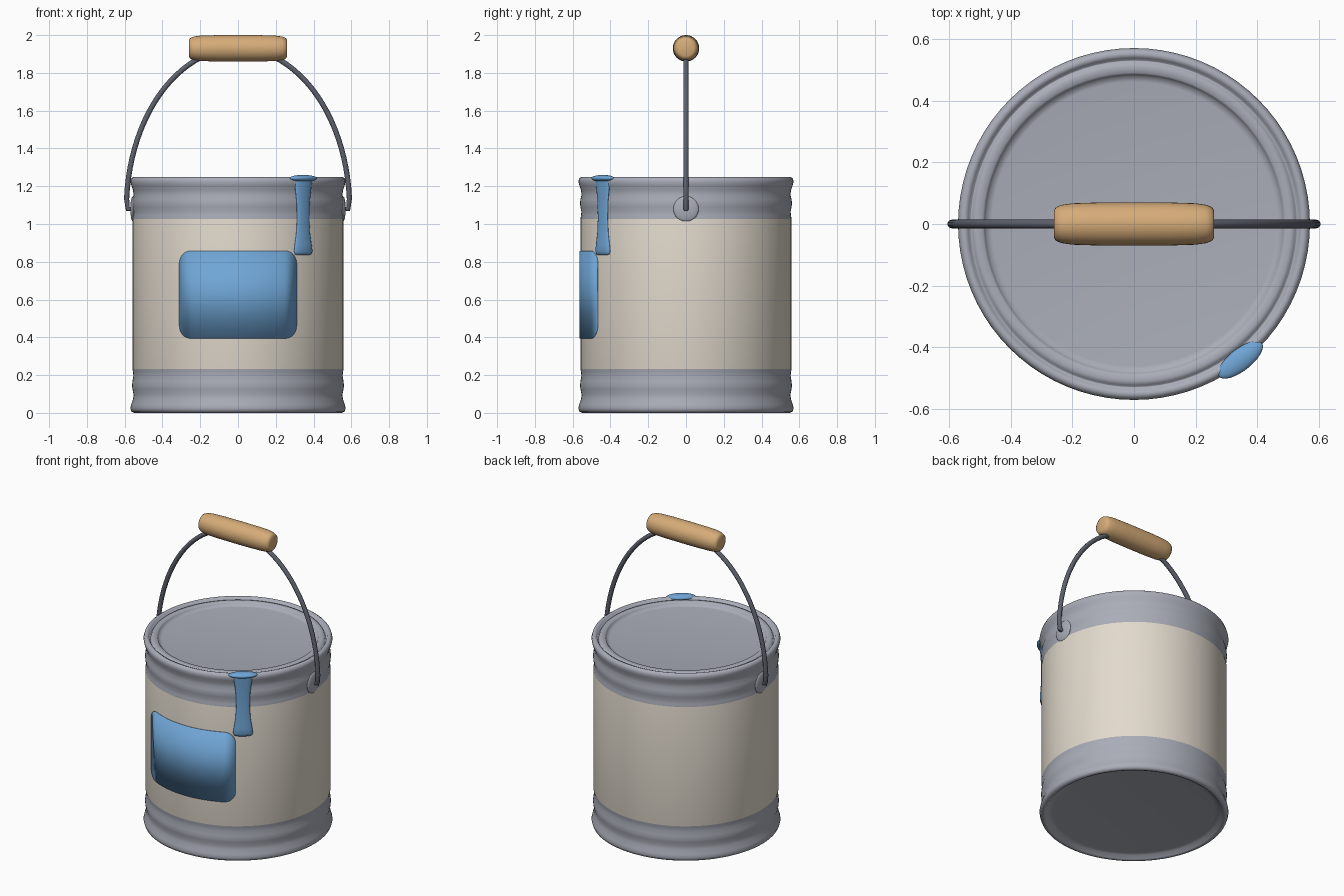
import bpy, bmesh, math
from mathutils import Matrix, Vector

cube = bpy.data.objects.get("Cube")
if cube:
    bpy.data.objects.remove(cube, do_unlink=True)


def material(name, rgb):
    m = bpy.data.materials.new(name)
    m.use_nodes = True
    m.diffuse_color = (*rgb, 1)
    m.node_tree.nodes["Principled BSDF"].inputs["Base Color"].default_value = (*rgb, 1)
    return m


tin = material("tin grey", (0.40, 0.42, 0.48))
cream = material("cream paper", (0.76, 0.70, 0.61))
blue = material("blue paint", (0.16, 0.38, 0.67))
wood = material("light wood", (0.67, 0.41, 0.19))
steel = material("dark steel", (0.11, 0.12, 0.15))


def finish(obj, mats, angle=40):
    for m in mats:
        obj.data.materials.append(m)
    bpy.ops.object.select_all(action="DESELECT")
    obj.select_set(True)
    bpy.context.view_layer.objects.active = obj
    bpy.ops.object.shade_smooth_by_angle(angle=math.radians(angle))
    return obj


def from_bmesh(name, bm, mats, angle=40):
    bmesh.ops.recalc_face_normals(bm, faces=bm.faces)
    mesh = bpy.data.meshes.new(name)
    bm.to_mesh(mesh)
    bm.free()
    obj = bpy.data.objects.new(name, mesh)
    bpy.context.collection.objects.link(obj)
    return finish(obj, mats, angle)


def loft(rings):
    """Bridge closed rings of points and cap both ends."""
    bm = bmesh.new()
    loops = [[bm.verts.new(p) for p in ring] for ring in rings]
    n = len(loops[0])
    for a, b in zip(loops, loops[1:]):
        for i in range(n):
            j = (i + 1) % n
            bm.faces.new((a[i], a[j], b[j], b[i]))
    bm.faces.new(loops[0])
    bm.faces.new(loops[-1])
    return bm


def ellipse(a, b, z, n):
    return [Vector((a * math.cos(2 * math.pi * i / n), b * math.sin(2 * math.pi * i / n), z))
            for i in range(n)]


# Can: one turned profile from the recessed base to the pressed lid
LOW, HIGH, BODY = 0.233, 1.027, 0.559
profile = [(0.49, 0.026), (0.52, 0.023), (0.535, 0.005), (0.55, 0), (0.565, 0.008),
           (0.57, 0.025), (0.565, 0.045), (0.555, 0.075), (0.553, 0.10), (0.559, 0.125),
           (0.561, 0.145), (0.559, 0.165), (0.554, 0.195), (0.556, 0.22), (BODY, LOW),
           (BODY, HIGH), (0.556, 1.045), (0.554, 1.065), (0.559, 1.09), (0.561, 1.11),
           (0.559, 1.13), (0.553, 1.155), (0.556, 1.18), (0.565, 1.205), (0.57, 1.225),
           (0.565, 1.242), (0.552, 1.25), (0.538, 1.244), (0.531, 1.228), (0.527, 1.228),
           (0.522, 1.238), (0.51, 1.241), (0.49, 1.24), (0.484, 1.234), (0.479, 1.221),
           (0.46, 1.218)]
bm = loft([ellipse(r, r, z, 80) for r, z in profile])
for f in bm.faces:
    if LOW < f.calc_center_median().z < HIGH and len(f.verts) == 4:
        f.material_index = 1
from_bmesh("paint_can", bm, [tin, cream], 75)

# Front colour patch: rounded rectangle wrapped round the can
half_w, half_h, corner, mid_z = 0.327, 0.232, 0.07, 0.626
bm = bmesh.new()
turns = [i / 8 * math.pi / 2 for i in range(9)]
columns = [((half_w - corner) * i / 12, half_h) for i in range(12)]
columns += [(half_w - corner + corner * math.sin(t), half_h - corner + corner * math.cos(t))
            for t in turns]
columns = [(-s, h) for s, h in reversed(columns[1:])] + columns
rings = []
for s, h in columns:
    a = s / BODY
    rings.append([bm.verts.new((r * math.sin(a), -r * math.cos(a), mid_z + e * h))
                  for r, e in ((0.556, -1), (0.564, -1), (0.564, 1), (0.556, 1))])
for p, q in zip(rings, rings[1:]):
    for i in range(4):
        j = (i + 1) % 4
        bm.faces.new((p[i], p[j], q[j], q[i]))
bm.faces.new(rings[0])
bm.faces.new(rings[-1])
from_bmesh("colour_patch", bm, [blue], 180)

# Paint drip: a flattened run with a swollen end, plus the pool on the rim
place = Matrix.Translation((0.345, -0.440, 0)) @ Matrix.Rotation(math.radians(38), 4, "Z")
run = [(0.035, 0.008, 0.835), (0.054, 0.013, 0.84), (0.061, 0.018, 0.855), (0.056, 0.017, 0.89),
       (0.046, 0.013, 0.95), (0.041, 0.011, 1.03), (0.044, 0.012, 1.12), (0.053, 0.016, 1.19),
       (0.060, 0.018, 1.235)]
bm = loft([ellipse(*row, 24) for row in run])
bm.transform(place)
from_bmesh("paint_drip", bm, [blue], 60)

bm = bmesh.new()
bmesh.ops.create_uvsphere(bm, u_segments=32, v_segments=16, radius=1)
bm.transform(Matrix.Translation((0, 0, 1.242)) @ Matrix.Diagonal((0.088, 0.036, 0.018, 1)))
bm.transform(place)
from_bmesh("drip_pool", bm, [blue], 180)

# Ears: domed discs that hold the handle wire
PIVOT = 1.08
for side, name in ((1, "left_ear"), (-1, "right_ear")):
    bm = bmesh.new()
    bmesh.ops.create_uvsphere(bm, u_segments=32, v_segments=16, radius=1)
    bm.transform(Matrix.Translation((side * 0.556, 0, PIVOT)) @ Matrix.Diagonal((0.014, 0.067, 0.067, 1)))
    from_bmesh(name, bm, [tin], 180)

# Handle wire: half ellipse with ends bent into the ears
arc = [(0.591 * math.cos(math.pi * i / 48), PIVOT + 0.85 * math.sin(math.pi * i / 48))
       for i in range(49)]
path = [(0.55, PIVOT), (0.584, PIVOT)] + arc[1:-1] + [(-0.584, PIVOT), (-0.55, PIVOT)]
curve = bpy.data.curves.new("handle_wire", "CURVE")
curve.dimensions = "3D"
curve.bevel_depth = 0.0145
curve.bevel_resolution = 3
curve.use_fill_caps = True
spline = curve.splines.new("POLY")
spline.points.add(len(path) - 1)
for point, (x, z) in zip(spline.points, path):
    point.co = (x, 0, z, 1)
wire = bpy.data.objects.new("handle_wire", curve)
bpy.context.collection.objects.link(wire)
bpy.ops.object.select_all(action="DESELECT")
wire.select_set(True)
bpy.context.view_layer.objects.active = wire
bpy.ops.object.convert(target="MESH")
finish(bpy.context.view_layer.objects.active, [steel], 60)

# Wooden grip: turned barrel lying along x
half = [(0.07, 0), (0.0695, 0.12), (0.067, 0.20), (0.062, 0.235), (0.054, 0.254), (0.042, 0.26)]
grip = [(r, -x) for r, x in reversed(half[1:])] + half
bm = loft([ellipse(r, r, x, 32) for r, x in grip])
bm.transform(Matrix.Translation((0, 0, 1.93)) @ Matrix.Rotation(math.pi / 2, 4, "Y"))
from_bmesh("wooden_grip", bm, [wood], 50)
